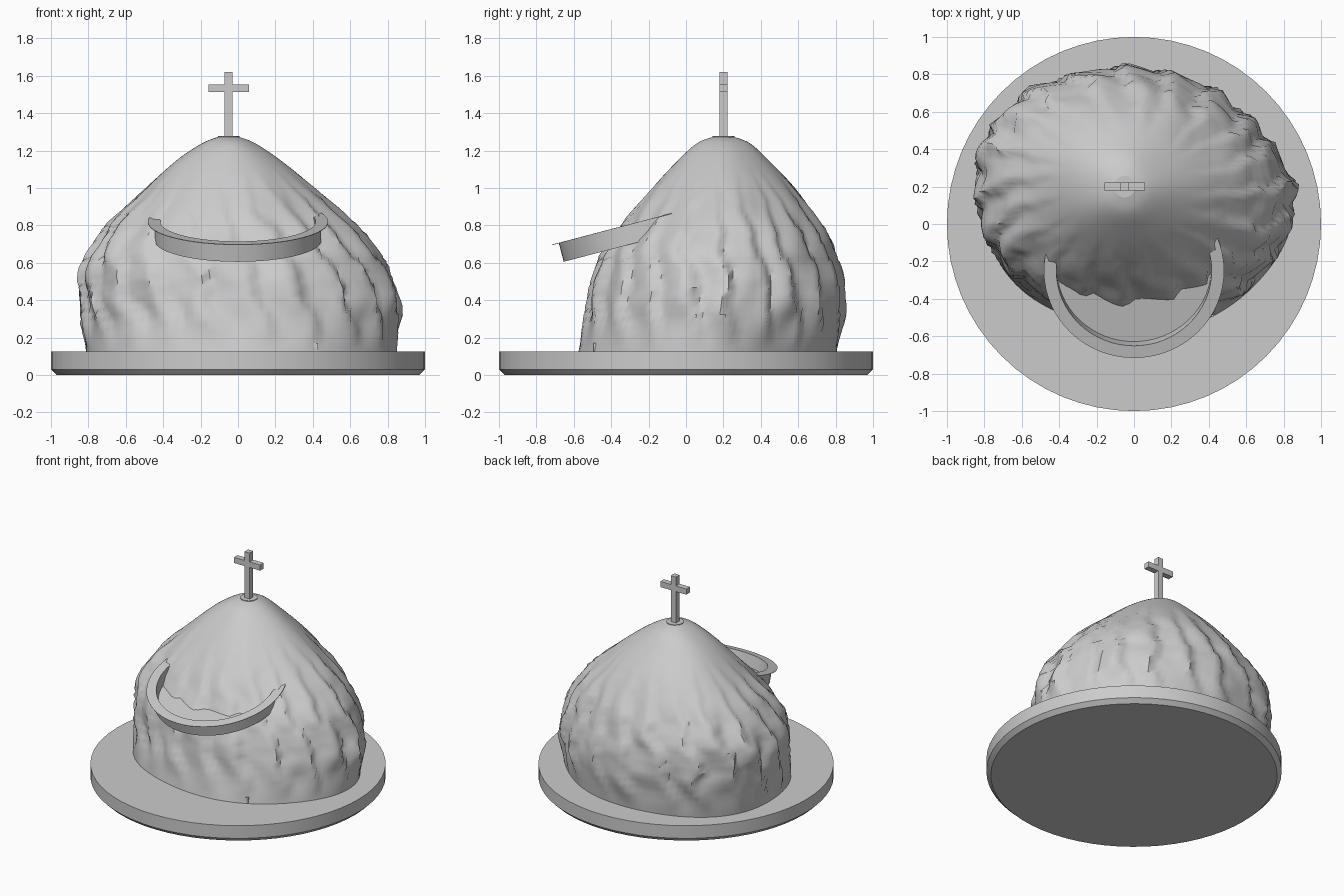
import bpy, bmesh, math, random
from mathutils import Matrix, Vector, noise

if "Cube" in bpy.data.objects:
    bpy.data.objects.remove(bpy.data.objects["Cube"])
random.seed(4)

grey = bpy.data.materials.new("stone_grey")
grey.use_nodes = True
GREY = (0.6, 0.6, 0.6, 1)
grey.diffuse_color = GREY
grey.node_tree.nodes["Principled BSDF"].inputs["Base Color"].default_value = GREY


def make(name, bm, matrix=None, angle=30):
    """Turn a bmesh into a shaded grey object."""
    bmesh.ops.recalc_face_normals(bm, faces=bm.faces)
    mesh = bpy.data.meshes.new(name)
    bm.to_mesh(mesh)
    bm.free()
    mesh.materials.append(grey)
    obj = bpy.data.objects.new(name, mesh)
    bpy.context.collection.objects.link(obj)
    if matrix:
        obj.matrix_world = matrix
    bpy.ops.object.select_all(action="DESELECT")
    obj.select_set(True)
    bpy.context.view_layer.objects.active = obj
    bpy.ops.object.shade_smooth_by_angle(angle=math.radians(angle))
    return obj


def lathe(name, profile, matrix=None, sides=64):
    """Spin a (radius, height) profile around z and cap both ends."""
    bm = bmesh.new()
    rings = [[bm.verts.new((r * math.cos(2 * math.pi * i / sides),
                            r * math.sin(2 * math.pi * i / sides), z))
              for i in range(sides)] for r, z in profile]
    for low, high in zip(rings, rings[1:]):
        for i in range(sides):
            j = (i + 1) % sides
            bm.faces.new((low[i], low[j], high[j], high[i]))
    bm.faces.new(rings[0])
    bm.faces.new(rings[-1])
    return make(name, bm, matrix)


def box(name, centre, size):
    bm = bmesh.new()
    bmesh.ops.create_cube(bm, size=1, matrix=Matrix.Translation(centre) @ Matrix.Diagonal((*size, 1)))
    return make(name, bm)


# Mound sections: height, centre x, half width, centre y, half depth
SECTIONS = [
    (0.12, 0.02, 0.83, 0.115, 0.69),
    (0.40, 0.01, 0.84, 0.16, 0.675),
    (0.60, -0.02, 0.80, 0.17, 0.635),
    (0.80, -0.03, 0.66, 0.19, 0.53),
    (1.00, -0.04, 0.45, 0.20, 0.38),
    (1.15, -0.05, 0.275, 0.20, 0.24),
    (1.24, -0.05, 0.14, 0.20, 0.14),
    (1.275, -0.05, 0.05, 0.20, 0.05),
]


def section(u):
    """Smoothly blended mound section at u in 0..1."""
    last = len(SECTIONS) - 1
    k = min(int(u * last), last - 1)
    f = u * last - k
    a, b, c, d = (SECTIONS[max(0, min(last, k + n))] for n in (-1, 0, 1, 2))
    return [0.5 * (2 * q + (r - p) * f + (2 * p - 5 * q + 4 * r - s) * f * f
                   + (3 * q - p - 3 * r + s) * f ** 3) for p, q, r, s in zip(a, b, c, d)]


# Craggy mound: upright flutes with ragged edges, fading at foot and crown
ROWS, SIDES, FLUTES = 48, 140, 20
bm = bmesh.new()
rings = []
for row in range(ROWS + 1):
    z, cx, rx, cy, ry = section(row / ROWS)
    fade = max(0, min(1, (z - 0.14) / 0.18, (1.1 - z) / 0.3))
    ragged = random.uniform(-0.1, 0.1)
    ring = []
    for i in range(SIDES):
        t = 2 * math.pi * i / SIDES
        c, s = math.cos(t), math.sin(t)
        diagonal = math.sin(2 * t)
        skew = 1 - 0.05 * c * diagonal ** 2 - 0.0275 * diagonal
        bump = noise.noise(Vector((c * 4, s * 4, z * 5)))
        flute = (t * FLUTES / (2 * math.pi) + ragged + z * 1.2 + bump * 0.3) % 1
        tooth = flute / 0.8 if flute < 0.8 else (1 - flute) / 0.2
        rad = skew * (1 + fade * (0.06 * (tooth - 0.5) + 0.03 * bump))
        ring.append(bm.verts.new((cx + rx * c * rad, cy + ry * s * rad, z)))
    rings.append(ring)
for low, high in zip(rings, rings[1:]):
    for i in range(SIDES):
        j = (i + 1) % SIDES
        bm.faces.new((low[i], low[j], high[j], high[i]))
bm.faces.new(rings[0])
bm.faces.new(rings[-1])
make("mound", bm, angle=45)

# Round plinth with chamfered underside
lathe("plinth", [(0.97, 0), (1, 0.03), (1, 0.125)])

# Tilted tray with a wall and a thin outer lip, sunk into the front of the mound
tilt = Matrix.Translation((0, -0.25, 0.82)) @ Matrix.Rotation(math.radians(14.7), 4, "X")
lathe("front_tray", [(0.445, -0.105), (0.445, -0.003), (0.482, -0.003), (0.482, 0),
                     (0.415, 0), (0.415, -0.09)], tilt)

# Cross on a small collar
lathe("cross_collar", [(0.058, 1.26), (0.058, 1.277)], Matrix.Translation((-0.05, 0.2, 0)), 32)
box("cross_post", (-0.05, 0.2, 1.445), (0.042, 0.042, 0.35))
box("cross_bar", (-0.05, 0.2, 1.533), (0.215, 0.042, 0.042))

# Small block at the foot of the mound
box("foot_block", (0.395, -0.475, 0.145), (0.065, 0.04, 0.05))
